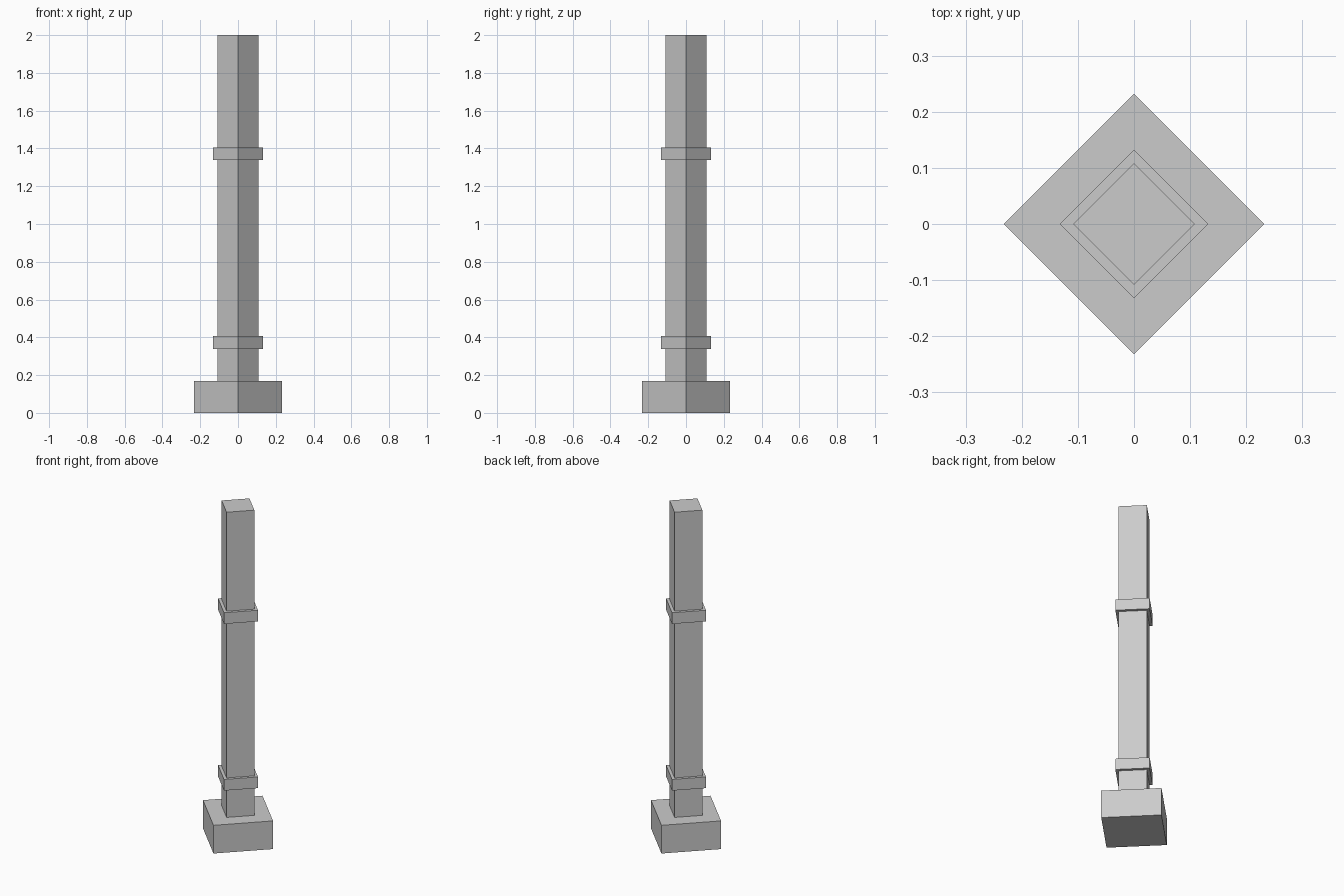
import bpy

if "Cube" in bpy.data.objects:
    bpy.data.objects.remove(bpy.data.objects["Cube"])


def square_block(name, radius, z0, z1):
    """Square prism with its corners on the x and y axes."""
    bpy.ops.mesh.primitive_cylinder_add(
        vertices=4, radius=radius, depth=z1 - z0, location=(0, 0, (z0 + z1) / 2))
    obj = bpy.context.object
    obj.name = name
    return obj


# Plinth at the foot
square_block("base", 0.2325, 0.0, 0.169)

# Long post standing on the plinth
square_block("post", 0.1085, 0.169, 2.0)

# Two matching bands around the post
for name, z in (("lower_collar", 0.339), ("upper_collar", 1.339)):
    square_block(name, 0.1325, z, z + 0.067)
